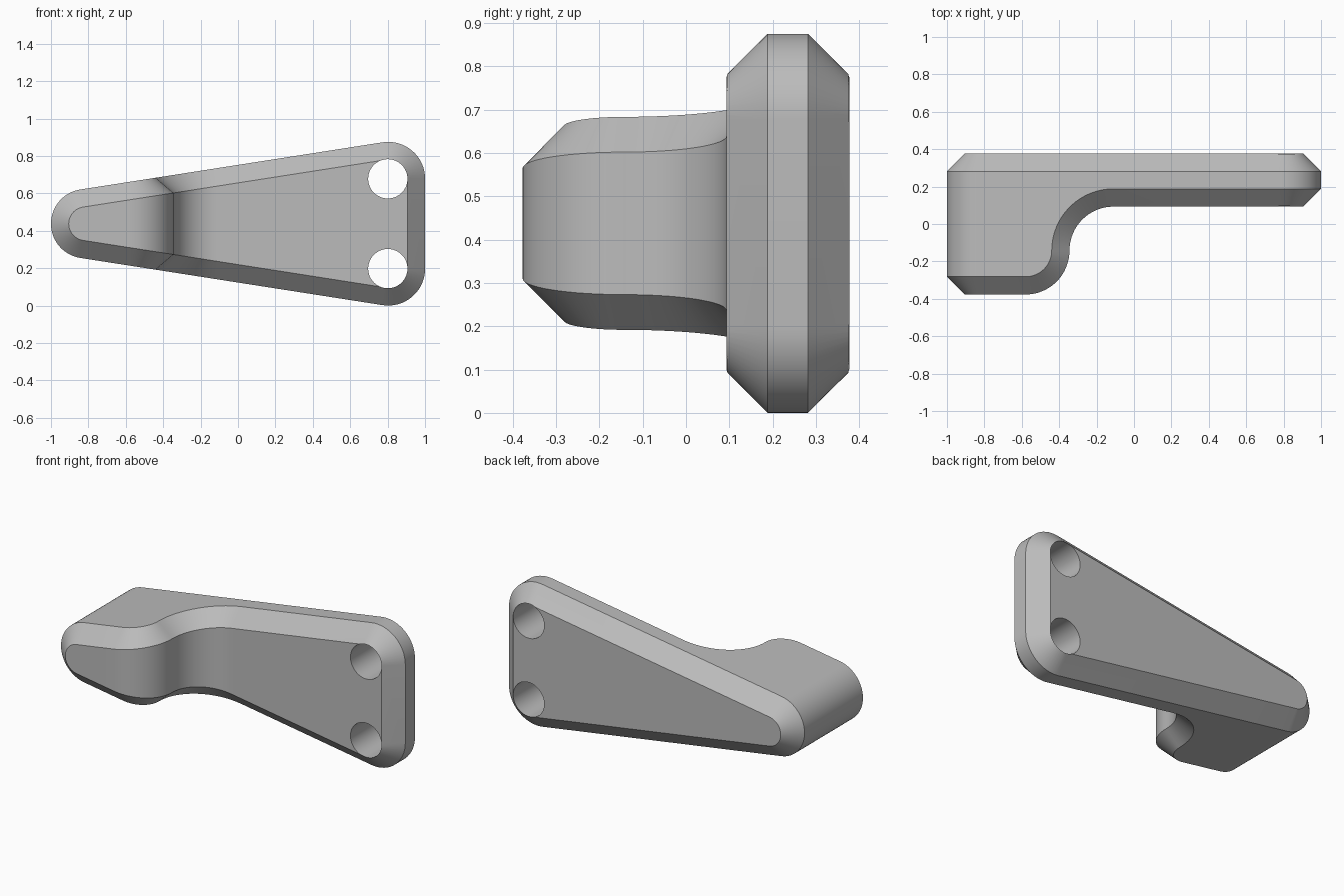
import bpy, bmesh, math
from mathutils import Vector

if "Cube" in bpy.data.objects:
    bpy.data.objects.remove(bpy.data.objects["Cube"], do_unlink=True)

MID_Z = 0.4375            # height of the mirror plane
CHAMFER = 0.095
BACK = 0.377
TIP, TIP_R = Vector((-0.815, 0.0)), 0.185        # rounded narrow end
CORNER, CORNER_R = Vector((0.803, 0.24)), 0.1975  # rounded wide-end corner
INNER_BEND = Vector((-0.58, -0.142))
OUTER_BEND = Vector((-0.11, -0.142))

# Direction of the sloping edge that touches both rounded ends
span = CORNER - TIP
slope = math.atan2(span.y, span.x) + math.acos((TIP_R - CORNER_R) / span.length)
normal = Vector((math.cos(slope), math.sin(slope)))


def half_outline(inset, profile_inset):
    """Upper half from tip to wide end, as (x, z, front y)."""
    r1, r2 = TIP_R - inset, CORNER_R - inset
    front_y = INNER_BEND.y - 0.235 + profile_inset
    plate_y = OUTER_BEND.y + 0.235 + profile_inset
    pts = []
    n = 16
    for i in range(n + 1):
        a = math.pi - 0.03 + (slope - math.pi + 0.03) * i / n
        pts.append((TIP.x + r1 * math.cos(a), r1 * math.sin(a), front_y))
    # S-bend stations along the sloping edge
    stations = []
    for i in range(n + 1):
        a = -math.pi / 2 + math.pi / 2 * i / n
        r = 0.235 - profile_inset
        stations.append(INNER_BEND + r * Vector((math.cos(a), math.sin(a))))
    for i in range(1, n + 1):
        a = math.pi - math.pi / 2 * i / n
        r = 0.235 + profile_inset
        stations.append(OUTER_BEND + r * Vector((math.cos(a), math.sin(a))))
    reach = normal.dot(TIP) + r1
    pts += [(s.x, (reach - normal.x * s.x) / normal.y, s.y) for s in stations]
    for i in range(n + 1):
        a = slope * (1 - i / n)
        pts.append((CORNER.x + r2 * math.cos(a), CORNER.y + r2 * math.sin(a), plate_y))
    return pts


def ring(bm, half, y=None):
    def vert(p, side):
        return bm.verts.new((p[0], p[2] if y is None else y, MID_Z + side * p[1]))
    return [vert(p, 1) for p in half] + [vert(p, -1) for p in reversed(half)]


# Bracket body: four rings joined by chamfers and a side wall
bm = bmesh.new()
face_half = half_outline(CHAMFER, 0)
wall_half = half_outline(0, CHAMFER)
rings = [ring(bm, face_half), ring(bm, wall_half),
         ring(bm, wall_half, BACK - CHAMFER), ring(bm, face_half, BACK)]
count = len(rings[0])
for a, b in zip(rings, rings[1:]):
    for i in range(count):
        j = (i + 1) % count
        bm.faces.new((a[i], a[j], b[j], b[i]))
front = rings[0]
for i in range(count // 2 - 1):
    bm.faces.new((front[i], front[i + 1], front[-2 - i], front[-1 - i]))
bm.faces.new(rings[3])
bmesh.ops.recalc_face_normals(bm, faces=bm.faces)
mesh = bpy.data.meshes.new("bracket_body")
bm.to_mesh(mesh)
bm.free()
body = bpy.data.objects.new("bracket_body", mesh)
bpy.context.collection.objects.link(body)

grey = bpy.data.materials.new("plain_grey")
grey.use_nodes = True
colour = (0.5, 0.5, 0.5, 1)
grey.diffuse_color = colour
grey.node_tree.nodes["Principled BSDF"].inputs["Base Color"].default_value = colour
mesh.materials.append(grey)

# Two mounting holes through the wide end
for name, side in (("upper", 1), ("lower", -1)):
    bpy.ops.mesh.primitive_cylinder_add(
        vertices=64, radius=0.105, depth=1, rotation=(math.pi / 2, 0, 0),
        location=(CORNER.x - 0.002, 0.2, MID_Z + side * CORNER.y))
    cutter = bpy.context.object
    cutter.name = name + "_hole_cutter"
    cutter.data.materials.append(grey)
    cut = body.modifiers.new(name + "_hole", 'BOOLEAN')
    cut.operation, cut.solver, cut.object = 'DIFFERENCE', 'EXACT', cutter
    bpy.context.view_layer.objects.active = body
    bpy.ops.object.modifier_apply(modifier=cut.name)
    bpy.data.objects.remove(cutter, do_unlink=True)

# Smooth bends with crisp chamfer edges
bpy.ops.object.select_all(action='DESELECT')
body.select_set(True)
bpy.context.view_layer.objects.active = body
bpy.ops.object.shade_smooth_by_angle(angle=math.radians(30))
